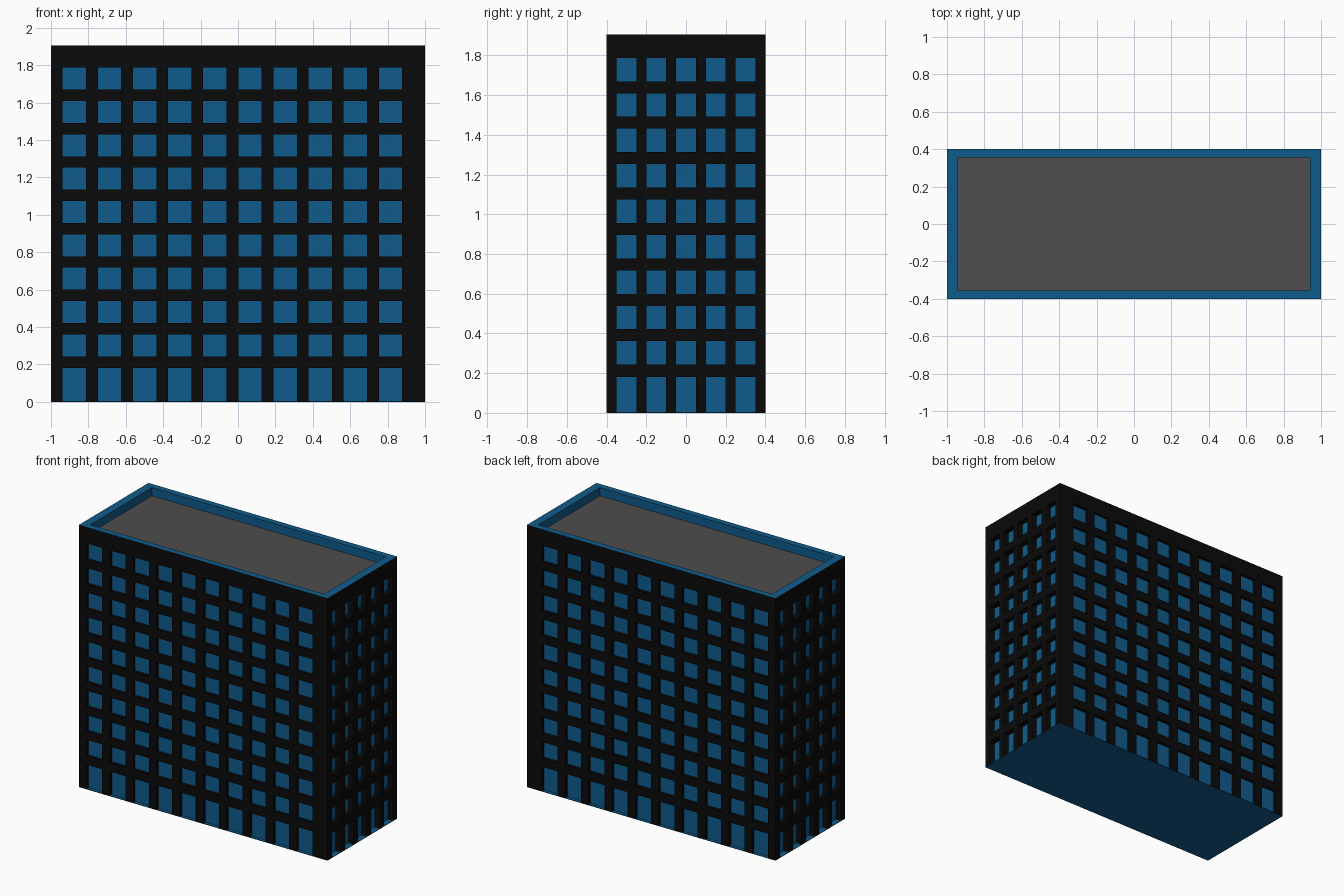
import bpy, bmesh
from mathutils import Vector

if "Cube" in bpy.data.objects:
    bpy.data.objects.remove(bpy.data.objects["Cube"])

HX, HY, H = 1.0, 0.4, 1.905      # half sizes and height
DX, DY = 0.04, 0.022             # window recess on the end walls / long walls


def material(name, rgb):
    m = bpy.data.materials.new(name)
    m.diffuse_color = (*rgb, 1)
    m.use_nodes = True
    m.node_tree.nodes["Principled BSDF"].inputs["Base Color"].default_value = m.diffuse_color
    return m


black = material("black facade", (0.003, 0.003, 0.003))
blue = material("blue glass", (0.005, 0.105, 0.26))
grey = material("grey roof", (0.075, 0.075, 0.075))


def finish(name, bm, mats):
    bmesh.ops.remove_doubles(bm, verts=bm.verts, dist=1e-5)
    me = bpy.data.meshes.new(name)
    bm.to_mesh(me)
    bm.free()
    for m in mats:
        me.materials.append(m)
    ob = bpy.data.objects.new(name, me)
    bpy.context.collection.objects.link(ob)
    return ob


def facade(name, half, cols, rows, place, inward):
    """Black wall grid with recessed blue panes; place(u, z, depth) gives the 3D point."""
    us = [-half] + [v for c in cols for v in c] + [half]
    zs = [v for r in rows for v in r] + [H]
    bm = bmesh.new()

    def quad(pts, mat, toward):
        f = bm.faces.new([bm.verts.new(p) for p in pts])
        f.normal_update()
        if f.normal.dot(toward) < 0:
            f.normal_flip()
        f.material_index = mat

    for i in range(len(us) - 1):
        for j in range(len(zs) - 1):
            c = [(us[i], zs[j]), (us[i + 1], zs[j]), (us[i + 1], zs[j + 1]), (us[i], zs[j + 1])]
            window = i % 2 == 1 and j % 2 == 0
            depth = inward if window else 0
            front = [Vector(place(u, z, 0)) for u, z in c]
            back = [Vector(place(u, z, depth)) for u, z in c]
            out = Vector(place(0, 0, -1)) - Vector(place(0, 0, 0))
            quad(back, 1 if window else 0, out)
            if window:
                centre = sum(front, Vector()) / 4
                for k in range(4):
                    if k == 0 and zs[j] == 0:
                        continue  # ground row opens onto the base plate
                    n = (k + 1) % 4
                    quad([front[k], front[n], back[n], back[k]], 0,
                         centre - (front[k] + front[n]) / 2)
    return finish(name, bm, [black, blue])


# Window layout: tall ground row, then nine equal rows
rows = [(0, 0.18)] + [(0.243 + 0.1783 * k, 0.361 + 0.1783 * k) for k in range(9)]
long_cols = [(-0.9375 + 0.1878 * k, -0.8125 + 0.1878 * k) for k in range(10)]
end_cols = [(-0.35 + 0.15 * k, -0.25 + 0.15 * k) for k in range(5)]

# Four walls
for name, s in (("front_wall", -1), ("back_wall", 1)):
    facade(name, HX, long_cols, rows, lambda u, z, d: (u, s * (HY - d), z), DY)
for name, s in (("left_wall", -1), ("right_wall", 1)):
    facade(name, HY, end_cols, rows, lambda u, z, d: (s * (HX - d), u, z), DX)


def rect(bm, x, y, z):
    return [bm.verts.new((a * x, b * y, z)) for a, b in ((-1, -1), (1, -1), (1, 1), (-1, 1))]


# Parapet: blue rim with inner walls
RX, RY, RZ = 0.94, 0.355, 1.845
bm = bmesh.new()
outer, inner, low = rect(bm, HX, HY, H), rect(bm, RX, RY, H), rect(bm, RX, RY, RZ)
for a, b in ((outer, inner), (inner, low)):
    for k in range(4):
        n = (k + 1) % 4
        bm.faces.new([a[k], a[n], b[n], b[k]])
finish("parapet", bm, [blue])

# Sunken flat roof
bm = bmesh.new()
bm.faces.new(rect(bm, RX, RY, RZ))
finish("roof_deck", bm, [grey])

# Base plate, a thin slab that also floors the ground row recesses
bm = bmesh.new()
bmesh.ops.create_cube(bm, size=1)
for v in bm.verts:
    v.co = Vector((v.co.x * 2 * HX, v.co.y * 2 * HY, (v.co.z + 0.5) * 0.004))
finish("base_plate", bm, [blue])
